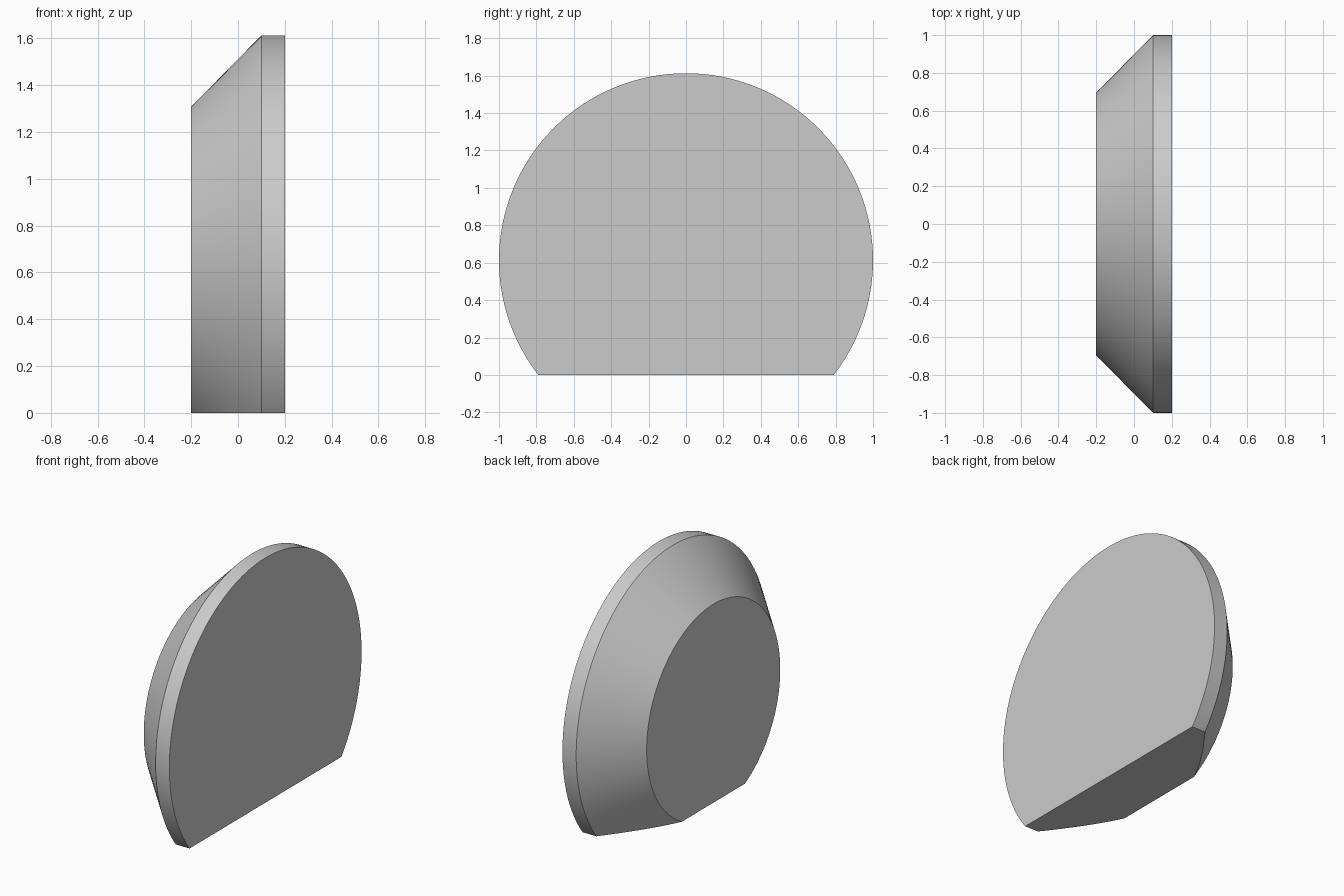
import bpy, bmesh
from math import tau
from mathutils import Vector

default = bpy.data.objects.get("Cube")
if default:
    bpy.data.objects.remove(default, do_unlink=True)

AXIS_Z = 0.613      # height of the disc axis above the flat base
SEGMENTS = 128

# Plain grey material
grey = bpy.data.materials.new("plain grey")
grey.use_nodes = True
colour = (0.6, 0.6, 0.6, 1)
grey.diffuse_color = colour
grey.node_tree.nodes["Principled BSDF"].inputs["Base Color"].default_value = colour

# Disc with a wide bevel: revolve the half profile (x, radius) about the x axis
profile = [(-0.2, 0), (-0.2, 0.695), (0.1, 1), (0.2, 1), (0.2, 0)]
bm = bmesh.new()
verts = [bm.verts.new((x, 0, AXIS_Z + r)) for x, r in profile]
edges = [bm.edges.new(pair) for pair in zip(verts, verts[1:])]
bmesh.ops.spin(bm, geom=verts + edges, cent=(0, 0, AXIS_Z), axis=(1, 0, 0),
               angle=tau, steps=SEGMENTS, use_merge=True)
bmesh.ops.remove_doubles(bm, verts=bm.verts, dist=1e-5)

# Slice off the bottom and close it with a flat base
cut = bmesh.ops.bisect_plane(bm, geom=bm.verts[:] + bm.edges[:] + bm.faces[:],
                             plane_co=Vector((0, 0, 0)), plane_no=Vector((0, 0, 1)),
                             clear_inner=True)
rim = [e for e in cut["geom_cut"] if isinstance(e, bmesh.types.BMEdge)]
bmesh.ops.contextual_create(bm, geom=rim)

# Merge the coplanar end wedges into single flat faces
bmesh.ops.dissolve_limit(bm, angle_limit=0.001, verts=bm.verts, edges=bm.edges)
bmesh.ops.recalc_face_normals(bm, faces=bm.faces)

mesh = bpy.data.meshes.new("bevelled_disc")
bm.to_mesh(mesh)
bm.free()
mesh.materials.append(grey)
disc = bpy.data.objects.new("bevelled_disc", mesh)
bpy.context.collection.objects.link(disc)

# Smooth round walls, crisp edges
bpy.context.view_layer.objects.active = disc
disc.select_set(True)
bpy.ops.object.shade_smooth_by_angle(angle=0.5)
